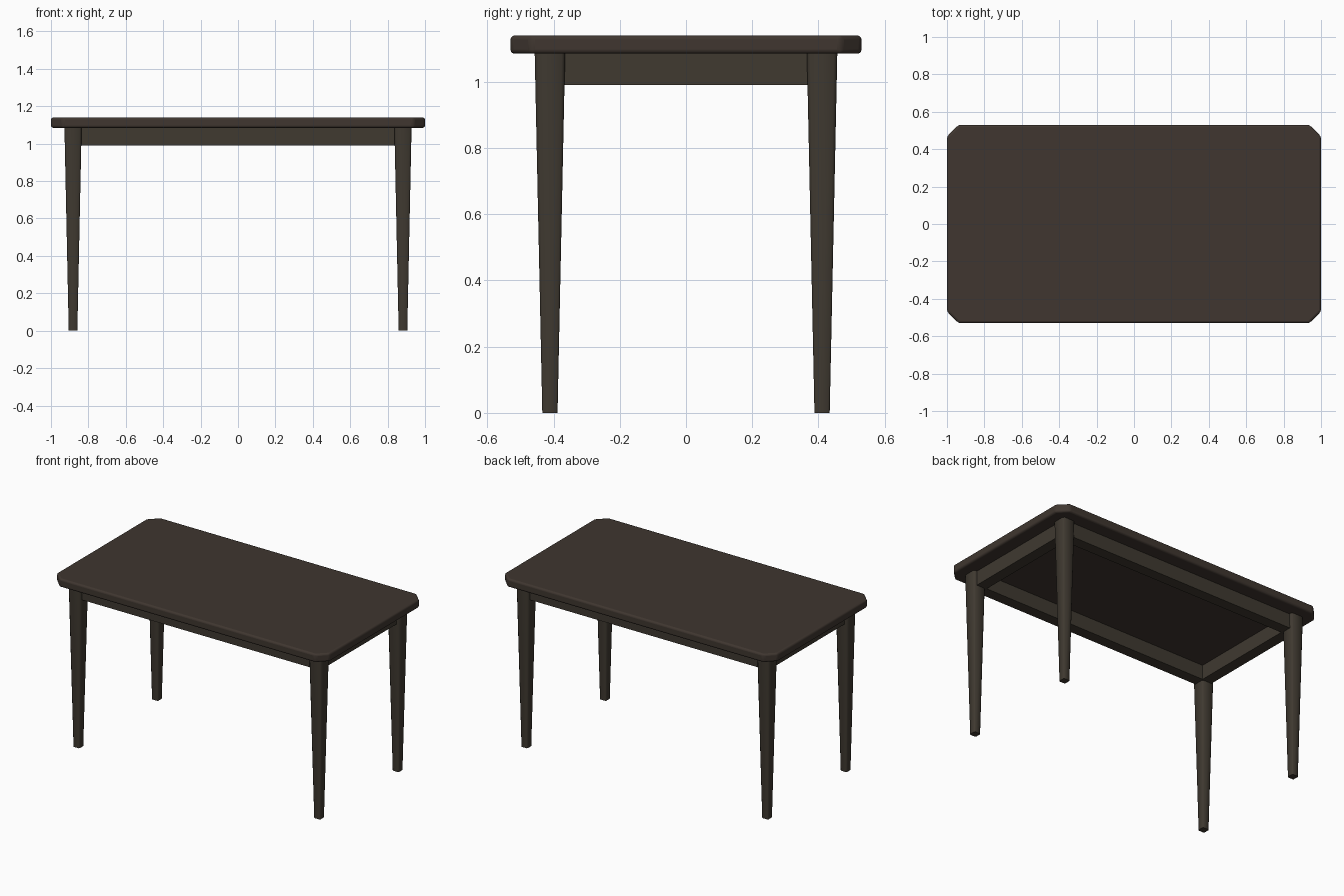
import bpy, bmesh

if "Cube" in bpy.data.objects:
    bpy.data.objects.remove(bpy.data.objects["Cube"])

def material(name, rgb):
    m = bpy.data.materials.new(name)
    m.diffuse_color = (*rgb, 1)
    m.use_nodes = True
    m.node_tree.nodes["Principled BSDF"].inputs["Base Color"].default_value = m.diffuse_color
    return m

top_wood = material("dark brown top", (0.050, 0.037, 0.029))
frame_wood = material("dark olive brown", (0.050, 0.041, 0.030))

def outline(hx, hy, c):
    """Rectangle with its four corners cut off by c."""
    return [(hx, -hy + c), (hx, hy - c), (hx - c, hy), (-hx + c, hy),
            (-hx, hy - c), (-hx, -hy + c), (-hx + c, -hy), (hx - c, -hy)]

def loft(name, rings, mat, centre=(0, 0)):
    """Solid through stacked cut-corner rings (hx, hy, corner, z)."""
    bm = bmesh.new()
    loops = [[bm.verts.new((x + centre[0], y + centre[1], z)) for x, y in outline(hx, hy, c)]
             for hx, hy, c, z in rings]
    bm.faces.new(loops[0][::-1])
    bm.faces.new(loops[-1])
    for a, b in zip(loops, loops[1:]):
        for i in range(8):
            j = (i + 1) % 8
            bm.faces.new((a[i], a[j], b[j], b[i]))
    me = bpy.data.meshes.new(name)
    bm.to_mesh(me)
    bm.free()
    me.materials.append(mat)
    ob = bpy.data.objects.new(name, me)
    bpy.context.collection.objects.link(ob)
    return ob

def box(name, x0, x1, y0, y1, z0, z1, mat):
    bpy.ops.mesh.primitive_cube_add(size=1, location=((x0 + x1) / 2, (y0 + y1) / 2, (z0 + z1) / 2))
    ob = bpy.context.object
    ob.name = name
    ob.scale = (x1 - x0, y1 - y0, z1 - z0)
    bpy.ops.object.transform_apply(location=False, rotation=False, scale=True)
    ob.data.materials.append(mat)

def smooth(ob, angle):
    bpy.ops.object.select_all(action='DESELECT')
    ob.select_set(True)
    bpy.context.view_layer.objects.active = ob
    bpy.ops.object.shade_smooth_by_angle(angle=angle)

# Tabletop with cut corners and softened rim
top = loft("tabletop", [(1.0, 0.53, 0.062, 1.085), (1.0, 0.53, 0.062, 1.14)], top_wood)
bev = top.modifiers.new("rim", 'BEVEL')
bev.width = 0.012
bev.segments = 3
bev.limit_method = 'ANGLE'
smooth(top, 0.6)

# Tapered legs
for sx, side in ((-1, "left"), (1, "right")):
    for sy, end in ((-1, "front"), (1, "back")):
        leg = loft(f"{end}_{side}_leg",
                   [(0.023, 0.023, 0.005, 0), (0.046, 0.046, 0.010, 1.086)],
                   frame_wood, (sx * 0.882, sy * 0.411))
        smooth(leg, 0.9)

# Aprons, flush with the inner faces of the legs
for s, name in ((-1, "front"), (1, "back")):
    y = sorted((s * 0.362, s * 0.435))
    box(name + "_apron", -0.86, 0.86, *y, 0.99, 1.086, frame_wood)
for s, name in ((-1, "left"), (1, "right")):
    x = sorted((s * 0.833, s * 0.906))
    box(name + "_apron", *x, -0.39, 0.39, 0.99, 1.086, frame_wood)
